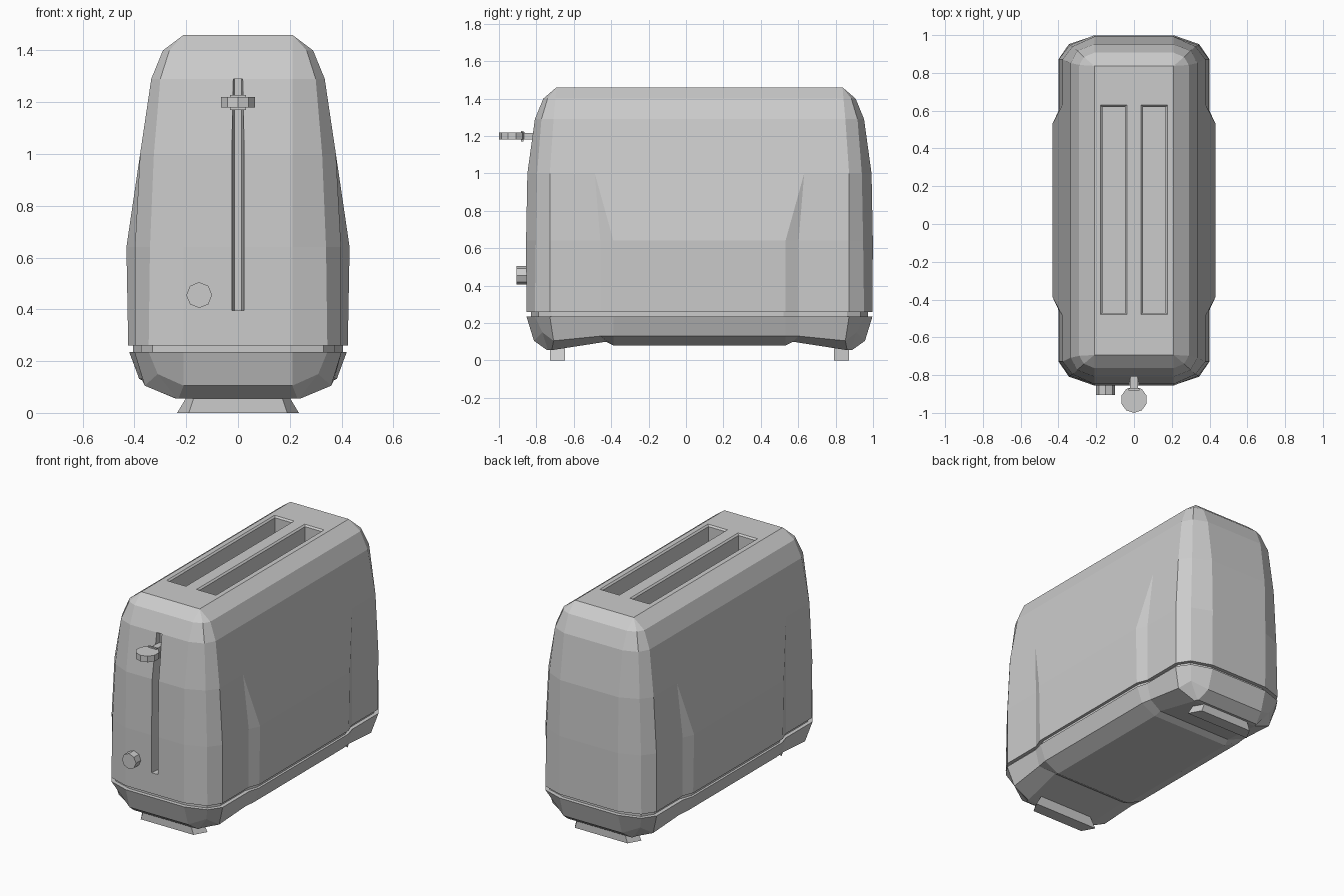
import bpy, bmesh, math
from mathutils import Matrix

if "Cube" in bpy.data.objects:
    bpy.data.objects.remove(bpy.data.objects["Cube"])

CY = 0.072  # body is symmetric about this y


def finish(name, bm):
    bmesh.ops.remove_doubles(bm, verts=bm.verts, dist=0.0005)
    bmesh.ops.dissolve_degenerate(bm, edges=bm.edges, dist=0.0002)
    bmesh.ops.recalc_face_normals(bm, faces=bm.faces)
    me = bpy.data.meshes.new(name)
    bm.to_mesh(me)
    bm.free()
    ob = bpy.data.objects.new(name, me)
    bpy.context.scene.collection.objects.link(ob)
    return ob


def shell(name, rows):
    """Loft rows of quarter outlines (x, y, z), mirrored in x and y, strip caps."""
    bm = bmesh.new()
    rings = []
    for q in rows:
        side = [(x, -y, z) for x, y, z in q] + [(x, y, z) for x, y, z in reversed(q)]
        pts = side + [(-x, y, z) for x, y, z in reversed(side)]
        rings.append([bm.verts.new((x, y + CY, z)) for x, y, z in pts])
    n = len(rings[0])
    for a, b in zip(rings, rings[1:]):
        for i in range(n):
            j = (i + 1) % n
            bm.faces.new((a[i], a[j], b[j], b[i]))
    for r in (rings[0], rings[-1]):
        for i in range(n // 2 - 1):
            bm.faces.new((r[i], r[i + 1], r[n - 2 - i], r[n - 1 - i]))
    return finish(name, bm)


def level(z, *xy):
    return [(x, y, z) for x, y in xy]


def stack(name, loops):
    """Closed solid through equal-length loops of points."""
    bm = bmesh.new()
    rings = [[bm.verts.new(p) for p in l] for l in loops]
    n = len(rings[0])
    for a, b in zip(rings, rings[1:]):
        for i in range(n):
            bm.faces.new((a[i], a[(i + 1) % n], b[(i + 1) % n], b[i]))
    bm.faces.new(rings[0])
    bm.faces.new(rings[-1])
    return finish(name, bm)


def box(name, x0, x1, y0, y1, z0, z1):
    return stack(name, [[(x0, y0, z), (x1, y0, z), (x1, y1, z), (x0, y1, z)] for z in (z0, z1)])


def disc(name, r, depth, sides, loc, rot=Matrix()):
    bm = bmesh.new()
    bmesh.ops.create_cone(bm, cap_ends=True, segments=sides, radius1=r, radius2=r,
                          depth=depth, matrix=Matrix.Translation(loc) @ rot)
    return finish(name, bm)


def cut(ob, cutter):
    m = ob.modifiers.new("cut", 'BOOLEAN')
    m.operation, m.solver, m.object = 'DIFFERENCE', 'EXACT', cutter
    bpy.context.view_layer.objects.active = ob
    bpy.ops.object.modifier_apply(modifier=m.name)
    bpy.data.objects.remove(cutter)


# Housing: end corner, chamfer, side, panel root, raised panel edge
housing = shell("housing", [
    level(0.26, (.21, .925), (.345, .88), (.397, .80), (.397, .53), (.424, .46)),
    level(0.64, (.21, .927), (.34, .875), (.398, .80), (.398, .53), (.431, .46)),
    level(1.00, (.21, .92), (.325, .868), (.378, .80), (.378, .56), (.378, .56)),
    level(1.29, (.21, .88), (.30, .845), (.335, .78), (.335, .56), (.335, .46)),
    level(1.40, (.21, .835), (.265, .812), (.29, .77), (.29, .56), (.29, .46)),
    level(1.46, (.21, .765), (.21, .765), (.21, .765), (.21, .56), (.21, .46)),
])

# Bread slots with chamfered rims
for s in (-1, 1):
    loops = []
    for z, hx, hy in ((0.5, .06, .545), (1.45, .06, .545), (1.462, .072, .557), (1.55, .072, .557)):
        c = s * 0.108
        loops.append([(c - hx, .075 - hy, z), (c + hx, .075 - hy, z),
                      (c + hx, .075 + hy, z), (c - hx, .075 + hy, z)])
    cut(housing, stack("slot_cutter", loops))

# Lever track, narrowing inwards
cut(housing, stack("track_cutter", [
    [(-hx, y, .395), (hx, y, .395), (hx, y, 1.29), (-hx, y, 1.29)]
    for y, hx in ((-.95, .024), (-.84, .023), (-.78, .014))]))

# Recessed collar between housing and base
shell("collar", [level(z, (.20, .90), (.33, .86), (.375, .79), (.375, .53), (.405, .45))
                 for z in (.22, .27)])

# Base tray with sloping undersides
shell("base", [
    level(.235, (.21, .925), (.345, .88), (.40, .80), (.40, .53), (.42, .46)),
    [(.21, .885, .105), (.31, .84, .15), (.36, .78, .105), (.372, .53, .13), (.382, .46, .132)],
    [(.23, .815, .055), (.235, .81, .055), (.24, .79, .055), (.27, .50, .10), (.28, .46, .08)],
])

# Feet
for s, name in ((-1, "front_foot"), (1, "back_foot")):
    stack(name, [[(-a, CY + s * .80, z), (a, CY + s * .80, z), (b, CY + s * .72, z), (-b, CY + s * .72, z)]
                 for z, a, b in ((0, .19, .235), (.075, .165, .19))])

# Lever: stem, collar and round knob
box("lever_stem", -.02, .02, -.90, -.775, 1.182, 1.216)
box("lever_collar", -.03, .03, -.882, -.87, 1.17, 1.228)
disc("lever_knob", .07, .04, 10, (0, -.93, 1.20))

# Browning dial
disc("dial", .05, .07, 8, (-.15, -.87, .455), Matrix.Rotation(math.pi / 2, 4, 'X'))
